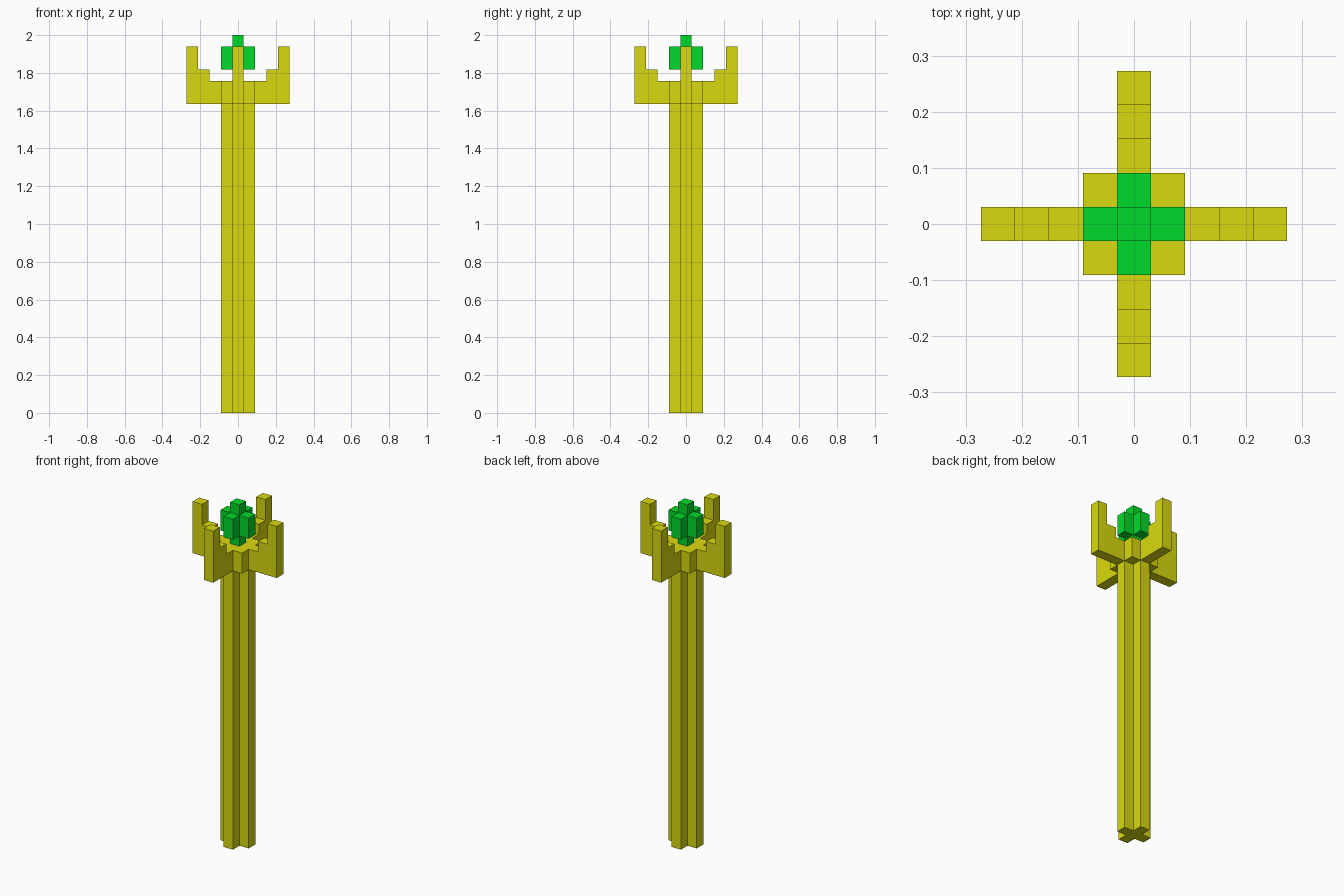
import bpy, bmesh, math
from mathutils import Matrix

cube = bpy.data.objects.get("Cube")
if cube:
    bpy.data.objects.remove(cube, do_unlink=True)

U = 2 / 33  # one block of the grid


def material(name, color):
    m = bpy.data.materials.new(name)
    m.use_nodes = True
    m.diffuse_color = color
    m.node_tree.nodes["Principled BSDF"].inputs["Base Color"].default_value = color
    return m


gold = material("gold", (0.70, 0.70, 0.005, 1))
green = material("green", (0.0, 0.70, 0.024, 1))


def prism(name, points, depth, mat, matrix=Matrix()):
    """Extrude a flat outline (in blocks) along its z axis, then place it."""
    bm = bmesh.new()
    face = bm.faces.new([bm.verts.new((x, y, 0)) for x, y in points])
    top = bmesh.ops.extrude_face_region(bm, geom=[face])["geom"]
    bmesh.ops.translate(bm, vec=(0, 0, depth),
                        verts=[v for v in top if isinstance(v, bmesh.types.BMVert)])
    bmesh.ops.transform(bm, matrix=Matrix.Scale(U, 4) @ matrix, verts=bm.verts)
    bmesh.ops.recalc_face_normals(bm, faces=bm.faces)
    mesh = bpy.data.meshes.new(name)
    bm.to_mesh(mesh)
    bm.free()
    mesh.materials.append(mat)
    obj = bpy.data.objects.new(name, mesh)
    bpy.context.collection.objects.link(obj)


def lift(z):
    return Matrix.Translation((0, 0, z))


def square(h):
    return [(-h, -h), (h, -h), (h, h), (-h, h)]


a, b = 0.5, 1.5
cross = [(a, -b), (a, -a), (b, -a), (b, a), (a, a), (a, b),
         (-a, b), (-a, a), (-b, a), (-b, -a), (-a, -a), (-a, -b)]

# Long cross-section shaft and the square block on top of it
prism("shaft", cross, 27, gold)
prism("head_block", square(b), 2, gold, lift(27))

# Four stepped prongs around the head
step = [(1.5, 27), (4.5, 27), (4.5, 32), (3.5, 32), (3.5, 30),
        (2.5, 30), (2.5, 29), (1.5, 29)]
upright = Matrix.Rotation(math.pi / 2, 4, "X") @ lift(-0.5)
for i, side in enumerate(("left", "back", "right", "front")):
    prism(f"{side}_prong", step, 1, gold,
          Matrix.Rotation(i * math.pi / 2, 4, "Z") @ upright)

# Green gem: a cross with a taller core standing on the head
prism("gem_cross", cross, 2, green, lift(30))
prism("gem_core", square(a), 4, green, lift(29))
